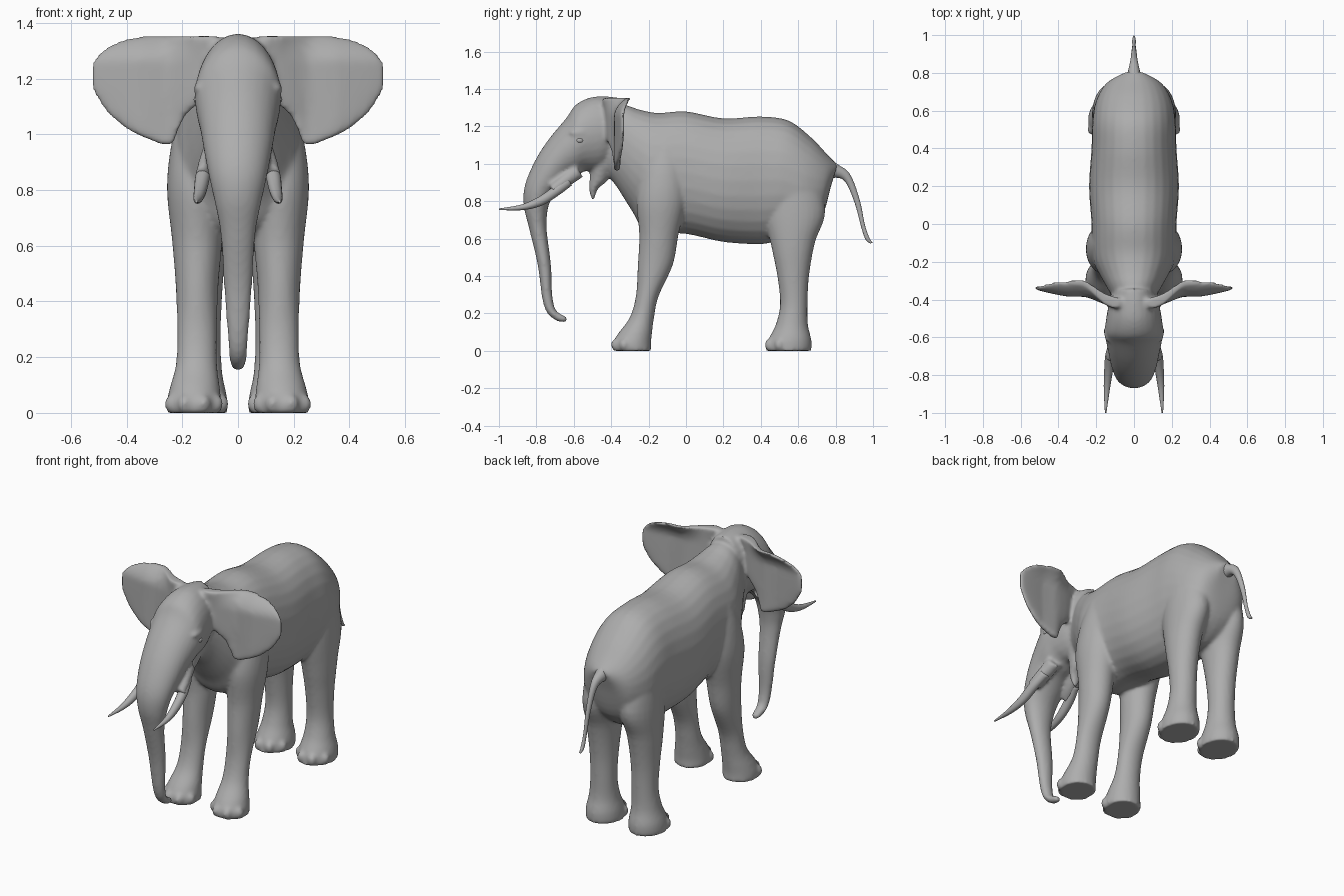
import bpy, bmesh, math
from mathutils import Matrix

grey = bpy.data.materials.new("elephant_grey")
grey.diffuse_color = (0.42, 0.42, 0.42, 1)


def clamp(v):
    return max(0.0, min(1.0, v))


def spow(v, e):
    return math.copysign(abs(v) ** e, v)


def smooth_rows(rows, steps=5):
    """Catmull-Rom interpolation between cross-section tuples."""
    out = []
    for i in range(len(rows) - 1):
        p0, p1 = rows[max(i - 1, 0)], rows[i]
        p2, p3 = rows[i + 1], rows[min(i + 2, len(rows) - 1)]
        for s in range(steps):
            t = s / steps
            out.append([0.5 * (2 * b + (c - a) * t + (2 * a - 5 * b + 4 * c - d) * t * t
                               + (3 * b - a - 3 * c + d) * t ** 3)
                        for a, b, c, d in zip(p0, p1, p2, p3)])
    return out + [list(rows[-1])]


def skin_rings(bm, rings):
    """Bridge point rings into a closed tube."""
    vs = [[bm.verts.new(p) for p in r] for r in rings]
    n = len(vs[0])
    for a, b in zip(vs, vs[1:]):
        for i in range(n):
            j = (i + 1) % n
            bm.faces.new((a[i], a[j], b[j], b[i]))
    bm.faces.new(vs[0])
    bm.faces.new(vs[-1])


def loft(bm, rows, side=1, power=2.0, n=28):
    """Each row: front/top y, z; back/bottom y, z; half width; centre x."""
    rings = []
    for ya, za, yb, zb, w, xc in smooth_rows(rows):
        ring = []
        for k in range(n):
            a = 2 * math.pi * k / n
            c, s = spow(math.cos(a), 2 / power), spow(math.sin(a), 2 / power)
            ring.append((side * (xc + w * s), (ya + yb) / 2 + c * (ya - yb) / 2,
                         (za + zb) / 2 + c * (za - zb) / 2))
        rings.append(ring)
    skin_rings(bm, rings)


def blob(bm, loc, size):
    bmesh.ops.create_icosphere(bm, subdivisions=3, radius=1,
                               matrix=Matrix.Translation(loc) @ Matrix.Diagonal((*size, 1)))


def finish(bm, name):
    bmesh.ops.recalc_face_normals(bm, faces=bm.faces)
    for f in bm.faces:
        f.smooth = True
    me = bpy.data.meshes.new(name)
    bm.to_mesh(me)
    bm.free()
    me.materials.append(grey)
    ob = bpy.data.objects.new(name, me)
    bpy.context.collection.objects.link(ob)
    return ob


TORSO = [(-.45, 1.28, -.44, .95, .09, 0), (-.34, 1.315, -.38, .89, .13, 0),
         (-.25, 1.29, -.29, .75, .18, 0), (-.15, 1.272, -.21, .64, .22, 0),
         (0, 1.28, 0, .625, .225, 0), (.2, 1.243, .2, .582, .238, 0),
         (.4, 1.253, .4, .57, .225, 0), (.55, 1.23, .5, .59, .222, 0),
         (.67, 1.14, .61, .6, .205, 0), (.76, 1.045, .72, .7, .15, 0),
         (.81, .995, .775, .88, .06, 0)]
HEAD = [(-.34, 1.35, -.40, 1.0, .11, 0), (-.42, 1.36, -.45, .97, .135, 0),
        (-.51, 1.355, -.50, .96, .148, 0), (-.59, 1.315, -.54, .96, .155, 0),
        (-.64, 1.245, -.58, .94, .15, 0), (-.735, 1.13, -.63, .915, .135, 0),
        (-.805, 1.02, -.68, .865, .122, 0), (-.86, .89, -.73, .79, .102, 0),
        (-.868, .78, -.745, .70, .08, 0), (-.838, .65, -.742, .62, .062, 0),
        (-.793, .46, -.722, .46, .051, 0), (-.768, .275, -.715, .30, .038, 0),
        (-.74, .20, -.697, .22, .032, 0), (-.69, .16, -.665, .195, .028, 0),
        (-.638, .15, -.64, .183, .018, 0)]
JAW = [(-.51, 1.0, -.38, 1.0, .08, 0), (-.515, .92, -.42, .91, .055, 0),
       (-.518, .86, -.468, .87, .036, 0), (-.503, .805, -.488, .815, .014, 0)]
FRONT_LEG = [(-.20, 1.08, -.02, 1.08, .07, .14), (-.24, .95, 0, .95, .092, .15),
             (-.265, .8, 0, .8, .1, .155), (-.25, .62, -.04, .62, .09, .147),
             (-.258, .46, -.07, .46, .077, .147), (-.267, .3, -.147, .29, .071, .147),
             (-.3, .18, -.172, .17, .074, .149), (-.365, .09, -.182, .09, .09, .155),
             (-.392, .04, -.187, .04, .098, .158), (-.39, 0, -.185, 0, .098, .158)]
HIND_LEG = [(.45, 1.0, .69, 1.0, .09, .11), (.42, .75, .745, .75, .1, .12),
            (.458, .55, .69, .58, .088, .133), (.488, .4, .658, .4, .077, .135),
            (.503, .25, .65, .25, .073, .135), (.48, .14, .652, .14, .082, .138),
            (.44, .06, .67, .06, .1, .14), (.428, 0, .67, 0, .103, .14)]
SOCKET = [(-.6, 1.0, -.55, .93, .04, .08), (-.68, .93, -.64, .87, .042, .1),
          (-.73, .885, -.70, .835, .034, .118)]
TUSK = [(-.64, .935, -.61, .885, .027, .105), (-.71, .877, -.68, .832, .027, .125),
        (-.79, .822, -.77, .777, .023, .135), (-.88, .782, -.875, .752, .016, .144),
        (-1, .761, -1, .753, .004, .15)]
TAIL = [(.72, 1.08, .74, .9, .06, 0), (.80, 1.005, .79, .925, .036, 0),
        (.875, .947, .85, .905, .02, 0), (.928, .81, .902, .79, .013, 0),
        (.955, .68, .937, .66, .009, 0), (.978, .61, .96, .595, .01, 0),
        (.998, .578, .985, .574, .005, 0)]
# ear rows: height, inner x, outer x
EAR = [(.962, .235, .27), (1.01, .215, .385), (1.07, .185, .462), (1.12, .13, .5),
       (1.17, .1, .525), (1.24, .09, .527), (1.285, .08, .505), (1.32, .06, .458),
       (1.342, .05, .4), (1.352, .08, .34)]


def ear(bm, side, n=40):
    """Thin fan, thick at the root, with the top rim curled backwards."""
    rings = []
    for z, xi, xo in smooth_rows(EAR):
        ring = []
        for k in range(n):
            a = 2 * math.pi * k / n
            x = (xi + xo) / 2 + spow(math.cos(a), .8) * (xo - xi) / 2
            root = clamp((.25 - x) / .15)
            curl = clamp((z - 1.25) / .1) ** 2 * clamp((x - .15) / .12)
            y = -.368 - .05 * root + .06 * curl + .03 * clamp((x - .35) / .17)
            t = .017 * (1 + 1.2 * root)
            ring.append((side * x, y + t * spow(math.sin(a), .7), z))
        rings.append(ring)
    skin_rings(bm, rings)


# fused skin: torso, head with trunk, jaw, ears, legs, toes
bm = bmesh.new()
loft(bm, TORSO, power=2.15)
loft(bm, HEAD)
loft(bm, JAW)
for side in (1, -1):
    loft(bm, FRONT_LEG, side)
    loft(bm, HIND_LEG, side)
    loft(bm, SOCKET, side)
    ear(bm, side)
    # brow ridge
    blob(bm, (side * .138, -.575, 1.165), (.022, .05, .02))
    # toes around the front rim of each foot
    for xc, yc, w, d in ((.158, -.289, .088, .092), (.14, .549, .09, .11)):
        for deg in (-63, -22, 22, 63):
            a = math.radians(deg)
            blob(bm, (side * (xc + w * math.sin(a)), yc - d * math.cos(a), .032),
                 (.027, .027, .034))
body = finish(bm, "elephant_body")
remesh = body.modifiers.new("fuse", 'REMESH')
remesh.mode = 'VOXEL'
remesh.voxel_size = .01
remesh.use_smooth_shade = True
relax = body.modifiers.new("relax", 'SMOOTH')
relax.factor = .5
relax.iterations = 7

# tail
bm = bmesh.new()
loft(bm, TAIL, n=16)
finish(bm, "tail")

# tusks and eyes
for side, label in ((1, "left"), (-1, "right")):
    bm = bmesh.new()
    loft(bm, TUSK, side, n=16)
    finish(bm, label + "_tusk")
    bm = bmesh.new()
    blob(bm, (side * .145, -.568, 1.125), (.014, .02, .015))
    finish(bm, label + "_eye")
